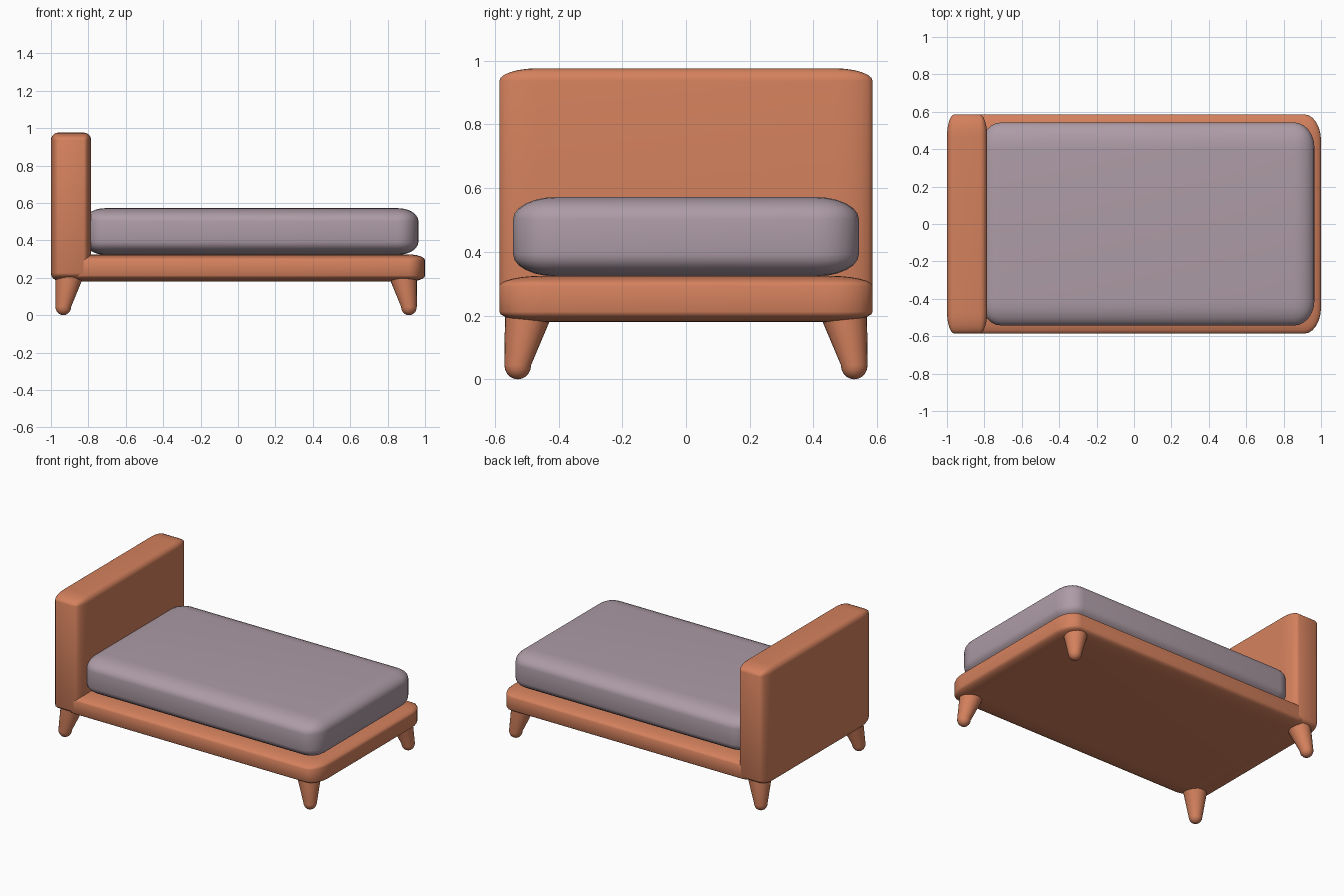
import bpy, bmesh, math
from mathutils import Vector

if "Cube" in bpy.data.objects:
    bpy.data.objects.remove(bpy.data.objects["Cube"])


def material(name, rgb):
    m = bpy.data.materials.new(name)
    m.diffuse_color = (*rgb, 1)
    m.use_nodes = True
    m.node_tree.nodes["Principled BSDF"].inputs["Base Color"].default_value = m.diffuse_color
    return m


def finish(name, bm, mat):
    bmesh.ops.recalc_face_normals(bm, faces=bm.faces)
    me = bpy.data.meshes.new(name)
    bm.to_mesh(me)
    bm.free()
    me.materials.append(mat)
    ob = bpy.data.objects.new(name, me)
    bpy.context.collection.objects.link(ob)
    bpy.ops.object.select_all(action='DESELECT')
    ob.select_set(True)
    bpy.context.view_layer.objects.active = ob
    bpy.ops.object.shade_smooth_by_angle(angle=math.radians(40))
    return ob


def soft_box(name, lo, hi, radii, mat, segments=6):
    """Box with elliptical edges: bevelled with radius 1, then scaled per axis."""
    lo, hi, r = Vector(lo), Vector(hi), Vector(radii)
    size = hi - lo
    bm = bmesh.new()
    bmesh.ops.create_cube(bm, size=1)
    bmesh.ops.scale(bm, vec=[s / k for s, k in zip(size, r)], verts=bm.verts)
    bmesh.ops.bevel(bm, geom=bm.edges[:], offset=1, segments=segments,
                    profile=0.5, affect='EDGES', clamp_overlap=True)
    bmesh.ops.scale(bm, vec=r, verts=bm.verts)
    bmesh.ops.translate(bm, vec=(lo + hi) / 2, verts=bm.verts)
    return finish(name, bm, mat)


def splayed_leg(name, foot, top, mat, sides=24):
    """Round-tipped cone leaning from top to foot (both xy points)."""
    r_foot, r_top, z_foot, z_top = 0.042, 0.078, 0.045, 0.22
    foot, top = Vector(foot), Vector(top)
    rings = [(foot, r_foot * math.sin(a), z_foot * (1 - math.cos(a)))
             for a in (math.radians(d) for d in (18, 36, 54, 72, 90))]
    rings.append((top, r_top, z_top))
    bm = bmesh.new()
    loops = [[bm.verts.new((c.x + r * math.cos(2 * math.pi * i / sides),
                            c.y + r * math.sin(2 * math.pi * i / sides), z))
              for i in range(sides)] for c, r, z in rings]
    tip = bm.verts.new((foot.x, foot.y, 0))
    for i in range(sides):
        j = (i + 1) % sides
        bm.faces.new((tip, loops[0][j], loops[0][i]))
        for a, b in zip(loops, loops[1:]):
            bm.faces.new((a[i], a[j], b[j], b[i]))
    bm.faces.new(loops[-1])
    return finish(name, bm, mat)


frame = material("frame_orange", (0.66, 0.22, 0.11))
cloth = material("mattress_mauve", (0.42, 0.33, 0.38))

# Headboard, base and mattress
soft_box("headboard", (-1, -0.586, 0.185), (-0.785, 0.586, 0.976),
         (0.04, 0.12, 0.04), frame)
soft_box("bed_base", (-0.92, -0.586, 0.18), (1, 0.586, 0.325),
         (0.09, 0.14, 0.032), frame)
soft_box("mattress", (-0.82, -0.543, 0.323), (0.965, 0.543, 0.572),
         (0.11, 0.135, 0.07), cloth)

# Four splayed legs
for end, sx, foot_x, top_x in (("head", -1, 0.934, 0.898), ("foot", 1, 0.914, 0.878)):
    for side, sy in (("front", -1), ("back", 1)):
        splayed_leg(f"{end}_{side}_leg", (sx * foot_x, sy * 0.528),
                    (sx * top_x, sy * 0.49), frame)
